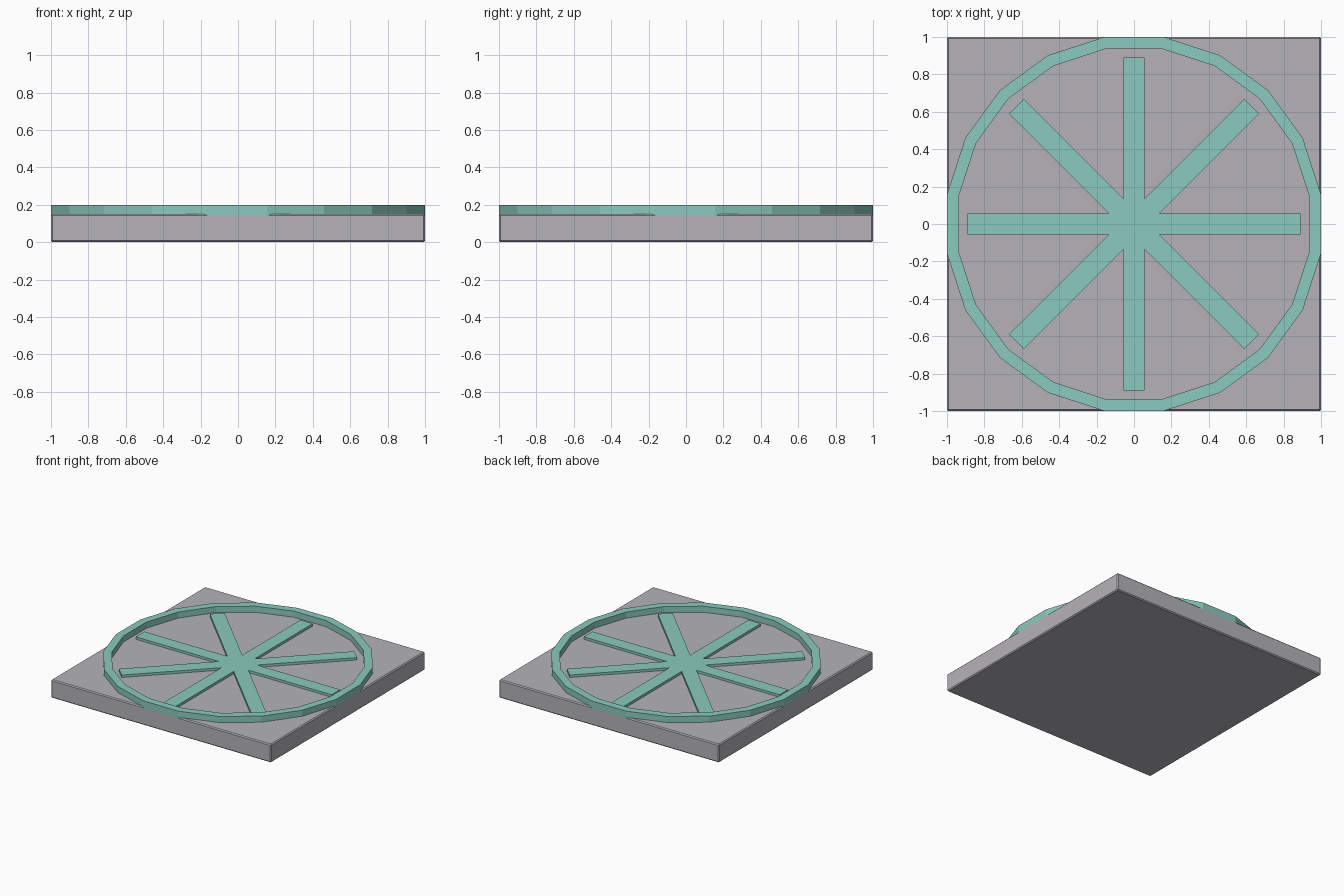
import bpy
import bmesh
from math import cos, sin, pi

if "Cube" in bpy.data.objects:
    bpy.data.objects.remove(bpy.data.objects["Cube"], do_unlink=True)


def make_material(name, rgb):
    mat = bpy.data.materials.new(name)
    mat.use_nodes = True
    mat.diffuse_color = (*rgb, 1)
    bsdf = mat.node_tree.nodes["Principled BSDF"]
    bsdf.inputs["Base Color"].default_value = (*rgb, 1)
    bsdf.inputs["Roughness"].default_value = 0.8
    return mat


def finish(name, bm, mat):
    bmesh.ops.recalc_face_normals(bm, faces=bm.faces[:])
    mesh = bpy.data.meshes.new(name)
    bm.to_mesh(mesh)
    bm.free()
    mesh.materials.append(mat)
    obj = bpy.data.objects.new(name, mesh)
    bpy.context.collection.objects.link(obj)
    return obj


def extrude_up(bm, faces, height):
    result = bmesh.ops.extrude_face_region(bm, geom=faces)
    verts = [g for g in result["geom"] if isinstance(g, bmesh.types.BMVert)]
    bmesh.ops.translate(bm, vec=(0, 0, height), verts=verts)


def polar(radius, angle, z):
    return (radius * cos(angle), radius * sin(angle), z)


grey = make_material("stone grey", (0.46, 0.45, 0.48))
teal = make_material("soft teal", (0.26, 0.59, 0.51))

# Square base slab with a fine chamfer
BASE_TOP = 0.15
bm = bmesh.new()
bmesh.ops.create_cube(bm, size=1)
bmesh.ops.scale(bm, vec=(2, 2, BASE_TOP), verts=bm.verts)
bmesh.ops.translate(bm, vec=(0, 0, BASE_TOP / 2), verts=bm.verts)
base = finish("base_slab", bm, grey)
bevel = base.modifiers.new("edge_chamfer", "BEVEL")
bevel.width = 0.008
bevel.segments = 1

# Twenty-sided raised rim with flat sides facing the slab edges
SIDES = 20
RIM_BOTTOM = 0.142
bm = bmesh.new()
loops = []
for apothem in (1.0, 0.937):
    radius = apothem / cos(pi / SIDES)
    loops.append([bm.verts.new(polar(radius, (2 * i + 1) * pi / SIDES, RIM_BOTTOM))
                  for i in range(SIDES)])
outer, inner = loops
faces = [bm.faces.new((outer[i - 1], outer[i], inner[i], inner[i - 1]))
         for i in range(SIDES)]
extrude_up(bm, faces, 0.2 - RIM_BOTTOM)
finish("rim", bm, teal)

# Eight-armed star of spokes, one continuous outline
ARMS = 8
HALF_WIDTH = 0.056
REACH = 0.89
SPOKE_BOTTOM = 0.142
bm = bmesh.new()
outline = []
for i in range(ARMS):
    a = i * 2 * pi / ARMS
    for side in (-1, 1):
        outline.append(bm.verts.new((REACH * cos(a) - side * HALF_WIDTH * sin(a),
                                     REACH * sin(a) + side * HALF_WIDTH * cos(a),
                                     SPOKE_BOTTOM)))
    notch = HALF_WIDTH / sin(pi / ARMS)
    outline.append(bm.verts.new(polar(notch, a + pi / ARMS, SPOKE_BOTTOM)))
star = bm.faces.new(outline)
extrude_up(bm, [star], 0.17 - SPOKE_BOTTOM)
finish("spokes", bm, teal)
